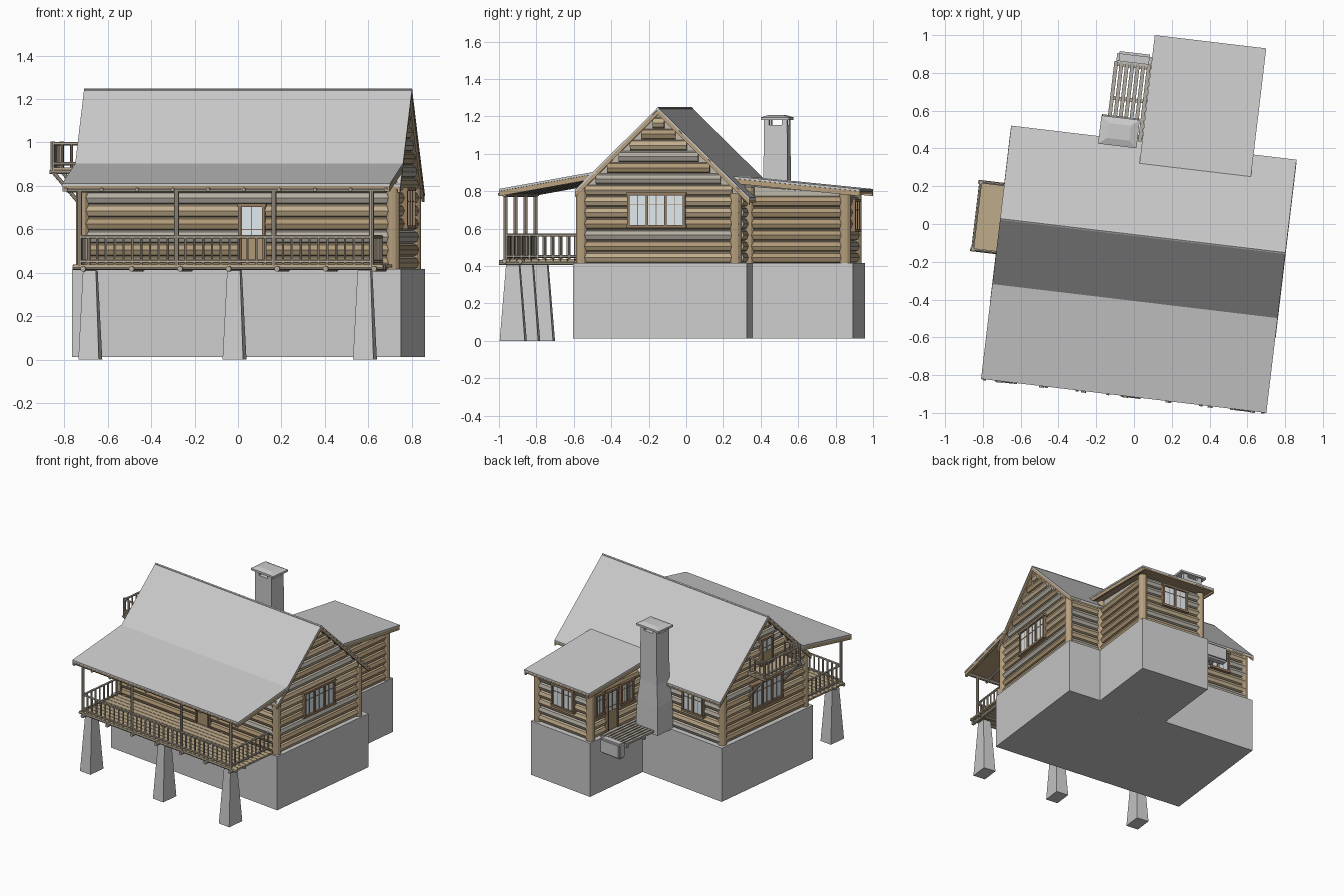
import bpy, bmesh, math, random
from mathutils import Vector, Matrix

if "Cube" in bpy.data.objects:
    bpy.data.objects.remove(bpy.data.objects["Cube"])

random.seed(4)
TURN = Matrix.Rotation(math.radians(-6.8), 4, 'Z')   # whole cabin is slightly turned
LOG, LOG2, LOG3 = (.42, .31, .18, 1), (.52, .41, .26, 1), (.45, .42, .36, 1)
TAN, WORN, CHINK = (.47, .35, .21, 1), (.46, .40, .32, 1), (.50, .47, .40, 1)
GLASS, DARK = (.74, .81, .85, 1), (.30, .20, .12, 1)
parts = {}


def part(name, color=None):
    return parts.setdefault(name, (bmesh.new(), color))[0]


def box(bm, a, b):
    lo = Vector(map(min, a, b))
    hi = Vector(map(max, a, b))
    m = Matrix.Translation((lo + hi) / 2) @ Matrix.Diagonal((*(hi - lo), 1))
    bmesh.ops.create_cube(bm, size=1, matrix=m)


def log(bm, p, q, r, n=8):
    p, q = Vector(p), Vector(q)
    d = q - p
    m = Matrix.Translation((p + q) / 2) @ d.to_track_quat('Z', 'Y').to_matrix().to_4x4()
    bmesh.ops.create_cone(bm, cap_ends=True, segments=n, radius1=r, radius2=r, depth=d.length, matrix=m)


def loft(bm, rings):
    vs = [[bm.verts.new(p) for p in ring] for ring in rings]
    n = len(vs[0])
    for a, b in zip(vs, vs[1:]):
        for i in range(n):
            bm.faces.new((a[i], a[(i + 1) % n], b[(i + 1) % n], b[i]))
    bm.faces.new(vs[0])
    bm.faces.new(vs[-1])


def taper(bm, x, y, levels):
    loft(bm, [[(x + sx * w / 2, y + sy * d / 2, z) for sx, sy in ((-1, -1), (1, -1), (1, 1), (-1, 1))]
              for z, w, d in levels])


def prism(bm, prof, x0, x1):
    loft(bm, [[(x, y, z) for y, z in prof] for x in (x0, x1)])


def sheet(bm, line, x0, x1, t):
    prism(bm, line + [(y, z - t) for y, z in reversed(line)], x0, x1)


def logrow(p, q):
    name, c = random.choice((("logs_brown", LOG), ("logs_tan", LOG2), ("logs_weathered", LOG3)))
    log(part(name, c), p, q, .032)


def opening(o, n, w, z0, z1, panes, door=False):
    """Framed window or door on a wall; o = centre on wall plane, n = outward normal."""
    t = (-n[1], n[0])

    def slab(bm, a0, a1, h0, h1, d):
        pt = lambda a, h, k: (o[0] + t[0] * a + n[0] * k, o[1] + t[1] * a + n[1] * k, h)
        box(bm, pt(a0, h0, 0), pt(a1, h1, d))
    f, g = part("window_and_door_frames", DARK), part("glass_panes", GLASS)
    mid = z0 + (z1 - z0) * .5
    slab(g, -w / 2, w / 2, mid if door else z0, z1, .028)
    if door:
        slab(part("door_panels", LOG), -w / 2, w / 2, z0, mid, .03)
    for i in range(panes + 1):
        a = -w / 2 + w * i / panes
        slab(f, a - .007, a + .007, z0, z1, .038)
    for i in range(panes):
        a = -w / 2 + w * (i + .5) / panes
        slab(f, a - .002, a + .002, mid if door else z0, z1, .031)
    for h in (z0, z1):
        slab(f, -w / 2 - .012, w / 2 + .012, h - .008, h + .008, .04)
    slab(f, -w / 2, w / 2, mid - .002 + .03, mid + .002 + .03, .031)


def railing(p, q, z, h, gap=.042):
    bm = part("railings", WORN)
    p, q = Vector((*p, z)), Vector((*q, z))
    up = Vector((0, 0, 1))
    for k in (.022, h):
        log(bm, p + up * k, q + up * k, .008, 6)
    n = max(2, round((q - p).length / gap))
    for i in range(n + 1):
        b = p.lerp(q, i / n)
        log(bm, b, b + up * h, .006, 6)


# stone foundation and tapered porch piers
box(part("main_foundation"), (-.708, -.511, .012), (.816, .425, .417))
box(part("wing_foundation"), (.018, .42, .012), (.56, .966, .417))
for x in (-.584, .085, .69):
    taper(part("porch_piers"), x, -.848, [(0, .095, .135), (.41, .06, .07)])

# wall cores (chinking between logs)
X0, X1, Y0, Y1 = -.665, .775, -.47, .38
RY, RZ = -.055, 1.248
core = part("wall_chinking", CHINK)
prism(core, [(Y0, .415), (Y1, .415), (Y1, .79), (RY, 1.215), (Y0, .80)], X0, X1)
prism(core, [(.37, .415), (.92, .415), (.92, .785), (.37, .83)], .06, .53)

# log courses
for k in range(13):
    z = .445 + .06 * k
    half = (1.195 - z) / .98
    a, b = max(Y0, RY - half), min(Y1, RY + half)
    for x in (X0 + .008, X1 - .008):
        if b - a > .03:
            logrow((x, a, z), (x, b, z))
    if z < .82:
        logrow((X0, Y0 + .008, z), (X1, Y0 + .008, z))
    if z < .77:
        logrow((X0, Y1 - .008, z), (X1, Y1 - .008, z))
        logrow((.06, .912, z), (.53, .912, z))
        for x in (.068, .522):
            logrow((x, .38, z), (x, .92, z))

# upright corner posts
cp = part("corner_posts", TAN)
for x, y, h in ((X0, Y0, .82), (X1, Y0, .82), (X0, Y1 - .01, .79), (X1, Y1 - .02, .79),
                (.53, .40, .82), (.055, .92, .785), (.53, .92, .785)):
    log(cp, (x, y, .415), (x, y, h), .031, 12)

# roofs: grey sheets over timber lining
main = [(-.50, .808), (RY, RZ), (.44, .765)]
porch = [(-.91, .812), (-.39, .905)]
wing = [(1.006, .812), (.32, .88)]
for name, line, x0, x1 in (("main_roof", main, -.707, .814), ("porch_roof", porch, -.707, .814),
                           ("wing_roof", wing, -.009, .585)):
    sheet(part(name), line, x0, x1, .012)
    low = [(y, z - .0125) for y, z in line]
    sheet(part("roof_lining", LOG), low, x0 + .004, x1 - .004, .012)
    for x in (x0 + .002, x1 - .014):
        sheet(part("barge_boards", TAN), low, x, x + .012, .026)
log(part("ridge_cap"), (-.707, RY, RZ - .008), (.814, RY, RZ - .008), .009, 6)

# porch deck, joists, posts, beam, rafters
deck = part("porch_deck", LOG2)
for i in range(10):
    y = -.895 + .039 * i
    box(deck, (-.655, y, .424), (.775, y + .036, .437))
fr = part("porch_frame", WORN)
for i in range(7):
    x = -.61 + .225 * i
    log(fr, (x, -.918, .418), (x, -.45, .418), .013)
for y in (-.885, -.80):
    log(fr, (-.66, y, .425), (.78, y, .425), .012)
px = (-.63, -.18, .273, .725)
for x in px:
    log(fr, (x, -.885, .42), (x, -.885, .79), .011)
log(fr, (-.69, -.885, .783), (.795, -.885, .783), .013)
for i in range(10):
    x = -.69 + .165 * i
    log(fr, (x, -.915, .782), (x, -.45, .865), .009)
for a, b in zip(px, px[1:]):
    railing((a, -.885), (b, -.885), .43, .135)
for x in (px[0], px[-1]):
    railing((x, -.885), (x, -.5), .43, .135)

# windows and doors
opening((.123, Y0), (0, -1), .11, .43, .71, 1, True)
opening((X1, -.065), (1, 0), .30, .61, .785, 3)
opening((X0, -.055), (-1, 0), .30, .59, .765, 3)
opening((X0, -.055), (-1, 0), .11, .885, 1.08, 1, True)
opening((-.43, Y1), (0, 1), .18, .59, .74, 2)
opening((.28, .92), (0, 1), .19, .59, .75, 2)
opening((.06, .72), (-1, 0), .10, .43, .73, 1, True)
opening((.06, .57), (-1, 0), .12, .59, .74, 2)
opening((.06, .85), (-1, 0), .07, .59, .74, 1)

# side balcony with braces
box(part("balcony_floor", LOG2), (-.84, -.24, .868), (-.66, .13, .885))
for y in (-.235, .125):
    log(part("balcony_frame", WORN), (-.835, y, .87), (-.69, y, .70), .009)
    log(part("balcony_frame", WORN), (-.845, y, .865), (-.66, y, .865), .010)
    log(part("balcony_frame", WORN), (-.832, y, .87), (-.832, y, 1.005), .010)
    railing((-.832, y), (-.70, y), .88, .115)
railing((-.832, -.235), (-.832, .125), .88, .115)

# stone chimney with raised cap
ch = part("chimney")
cx, cy = -.137, .475
taper(ch, cx, cy, [(.41, .20, .165), (.62, .19, .15), (.78, .155, .13), (1.155, .15, .125)])
for sx in (-1, 1):
    for sy in (-1, 1):
        box(ch, (cx + sx * .04, cy + sy * .035, 1.15), (cx + sx * .075, cy + sy * .0625, 1.185))
taper(part("chimney_cap"), cx, cy, [(1.18, .205, .15), (1.195, .205, .15), (1.207, .12, .08)])

# rear slatted deck with stone step
sd = part("rear_deck", LOG3)
for i in range(8):
    x = -.205 + .029 * i
    box(sd, (x, .42, .425), (x + .02, .845, .44))
for y in (.45, .64, .82):
    box(sd, (-.205, y, .405), (.04, y + .02, .426))
step = part("rear_step")
box(step, (-.195, .835, .33), (-.01, .9, .445))
bmesh.ops.bevel(step, geom=step.edges[:], offset=.012, segments=2, affect='EDGES')

# turn every part into an object
for name, (bm, color) in parts.items():
    bmesh.ops.recalc_face_normals(bm, faces=bm.faces[:])
    bm.transform(TURN)
    me = bpy.data.meshes.new(name)
    bm.to_mesh(me)
    bm.free()
    if color:
        mat = bpy.data.materials.new(name)
        mat.diffuse_color = color
        mat.use_nodes = True
        mat.node_tree.nodes["Principled BSDF"].inputs["Base Color"].default_value = mat.diffuse_color
        me.materials.append(mat)
    bpy.context.collection.objects.link(bpy.data.objects.new(name, me))
